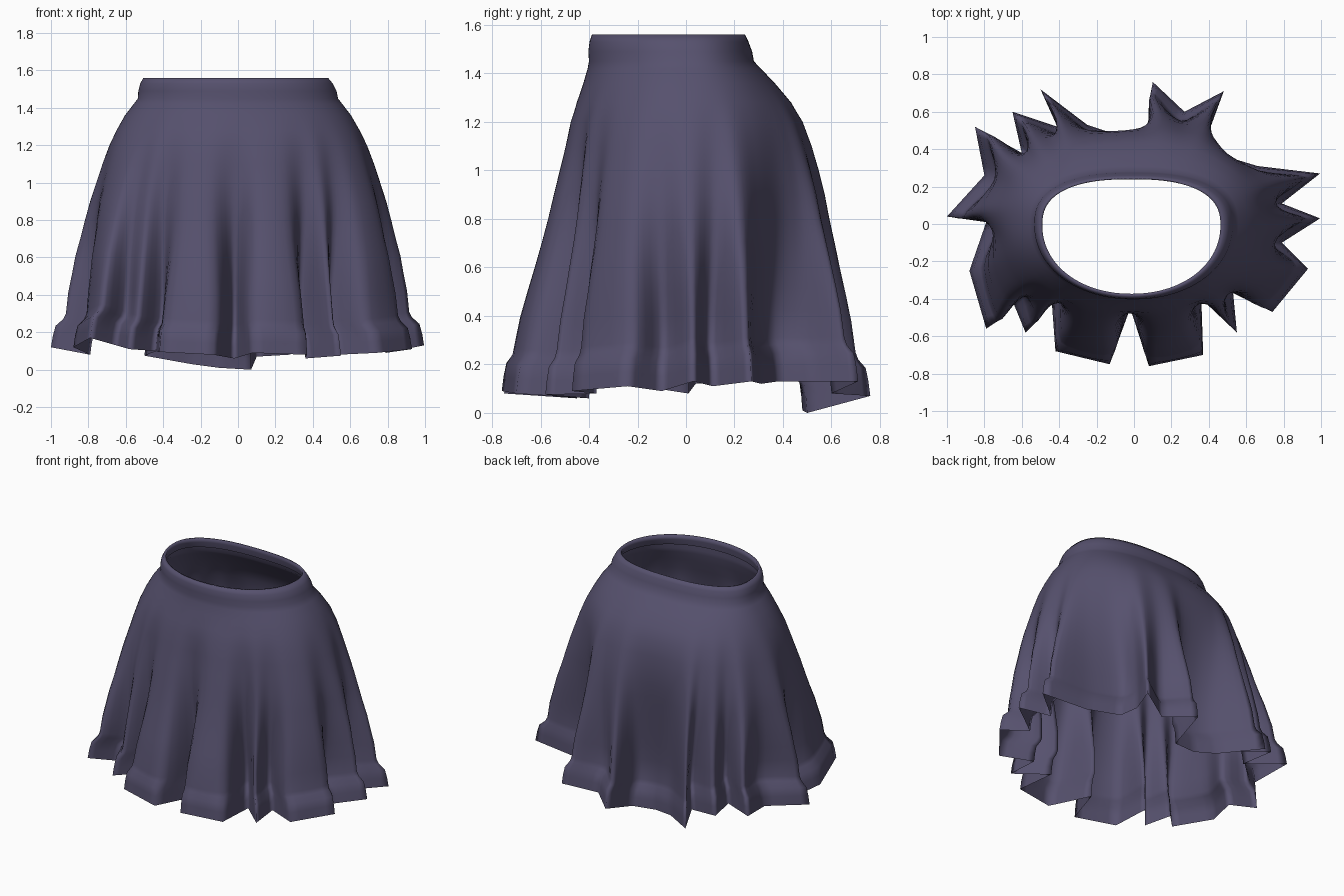
import bpy, bmesh, math
from mathutils import Vector

if "Cube" in bpy.data.objects:
    bpy.data.objects.remove(bpy.data.objects["Cube"])

# Hem outline, counter-clockwise from the right side: x, y, height
HEM = [(.995, .03, .13), (.79, .11, .11), (.995, .27, .13), (.66, .31, .12),
       (.43, .38, .13), (.41, .52, .13), (.48, .71, .13), (.27, .60, .08),
       (.10, .76, .07), (.07, .50, .0), (-.10, .48, .01), (-.25, .53, .03),
       (-.50, .72, .075), (-.41, .52, .11), (-.65, .60, .16), (-.60, .38, .15),
       (-.85, .52, .18), (-.80, .26, .14), (-1.0, .04, .12), (-.79, .01, .08),
       (-.88, -.25, .12), (-.79, -.56, .17), (-.65, -.41, .13), (-.58, -.58, .11),
       (-.44, -.41, .10), (-.42, -.68, .095), (-.13, -.75, .08), (-.02, -.45, .06),
       (.08, -.76, .09), (.37, -.70, .08), (.36, -.40, .06), (.55, -.58, .075),
       (.53, -.37, .08), (.74, -.47, .09), (.93, -.24, .11), (.79, -.10, .09)]
N, SUB = len(HEM), 5
hem = [Vector(p) for p in HEM]


def catmull(p, i, u):
    a, b, c, d = (p[(i + k) % N] for k in (-1, 0, 1, 2))
    m0, m1 = (c - a) * .4, (d - b) * .4
    return (b * (2*u**3 - 3*u*u + 1) + m0 * (u**3 - 2*u*u + u)
            + c * (3*u*u - 2*u**3) + m1 * (u**3 - u*u))


def oval(a, cx, cy, rx, ry, skew=.06):
    """Egg-shaped ring: flat at the back and rounder at the front by skew."""
    c, s = math.cos(a), math.sin(a)
    e = 2 / (2.2 + (5 * skew if s > 0 else -2 * skew))
    depth = ry - skew if s > 0 else ry + skew
    return Vector((cx + rx * math.copysign(abs(c)**e, c),
                   cy + skew + depth * math.copysign(abs(s)**e, s)))


# Direction of every hem point, smoothed so the folds fan out evenly
angles = []
for p in hem:
    a = math.atan2(p.y / .69, p.x / .92)
    while angles and a < angles[-1] - math.pi:
        a += 2 * math.pi
    angles.append(a)
for _ in range(3):
    angles = [(angles[i - 1] - (2 * math.pi if i == 0 else 0) + 2 * angles[i]
               + angles[(i + 1) % N] + (2 * math.pi if i == N - 1 else 0)) / 4
              for i in range(N)]

soft, crisp, turn = [], [], []
for i in range(N):
    nxt = angles[(i + 1) % N] + (2 * math.pi if i == N - 1 else 0)
    for k in range(SUB):
        u = k / SUB
        soft.append(catmull(hem, i, u))
        crisp.append(hem[i].lerp(hem[(i + 1) % N], u))
        turn.append(angles[i] + (nxt - angles[i]) * u)
COUNT = len(turn)

# Softer outline that the folds relax towards higher up
calm = soft
for _ in range(22):
    calm = [(calm[i - 1] + calm[i] * 2 + calm[(i + 1) % COUNT]) / 4 for i in range(COUNT)]

# Body flare: height, then spread at side, front and back
FLARE = [(.28, 1, 1, 1), (.4, .98, .93, .97), (.5, .95, .86, .94), (.6, .92, .78, .90),
         (.7, .86, .70, .86), (.8, .80, .62, .81), (.9, .72, .54, .76), (1.0, .62, .45, .69),
         (1.1, .52, .36, .61), (1.2, .41, .28, .51), (1.28, .30, .18, .38),
         (1.36, .18, .08, .21), (1.42, .06, .02, .07)]
# Ruffle: height, outward scale, crispness
RUFFLE = [(.10, 1.0, 1), (.16, .99, .9), (.215, .975, .6), (.25, .935, .25)]
# Waistband: height, centre x, centre y, half width, half depth
BAND = [(1.45, 0, -.06, .535, .34), (1.49, -.003, -.065, .53, .338),
        (1.53, -.008, -.07, .515, .328), (1.56, -.012, -.072, .494, .316),
        (1.558, -.014, -.067, .476, .306), (1.53, -.014, -.067, .48, .308),
        (1.49, -.01, -.065, .50, .315)]

rings = []
for z, scale, crispness in RUFFLE:
    ring = []
    for s, c in zip(soft, crisp):
        p = s.lerp(c, crispness)
        ring.append((p.x * scale, p.y * scale, z + p.z - .10))
    rings.append(ring)
for z, side, front, back in FLARE:
    u = min(1, max(0, (1.3 - z) / .98))
    fold = .45 * u + .55 * u * u * (3 - 2 * u)
    relax = .55 * min(1, max(0, (z - .35) / .5))
    drop = max(0, 1 - (z - .28) / .5)
    ring = []
    for s, m, a in zip(soft, calm, turn):
        sn = math.sin(a)
        t = side * (1 - sn * sn) + (back if sn > 0 else front) * sn * sn
        waist, full = oval(a, 0, -.06, .535, .34), oval(a, 0, 0, .92, .69, 0)
        p = waist.lerp(full, t) + (s.lerp(m, relax).xy * .92 - full) * fold
        ring.append((p.x, p.y, z + (s.z - .10) * drop))
    rings.append(ring)
for z, cx, cy, rx, ry in BAND:
    rings.append([(*oval(a, cx, cy, rx, ry), z) for a in turn])


def loft(name, loops, material):
    bm = bmesh.new()
    rows = [[bm.verts.new(p) for p in loop] for loop in loops]
    for lo, hi in zip(rows, rows[1:]):
        for i in range(COUNT):
            j = (i + 1) % COUNT
            bm.faces.new((lo[i], lo[j], hi[j], hi[i]))
    mesh = bpy.data.meshes.new(name)
    bm.to_mesh(mesh)
    bm.free()
    mesh.materials.append(material)
    mesh.shade_smooth()
    obj = bpy.data.objects.new(name, mesh)
    bpy.context.collection.objects.link(obj)
    return obj


fabric = bpy.data.materials.new("dusky_violet_fabric")
fabric.diffuse_color = (.093, .082, .155, 1)
fabric.use_nodes = True
fabric.node_tree.nodes["Principled BSDF"].inputs["Base Color"].default_value = fabric.diffuse_color

# One continuous cloth: ruffled hem, pleated body and rolled waistband
loft("pleated_skirt", rings, fabric)
